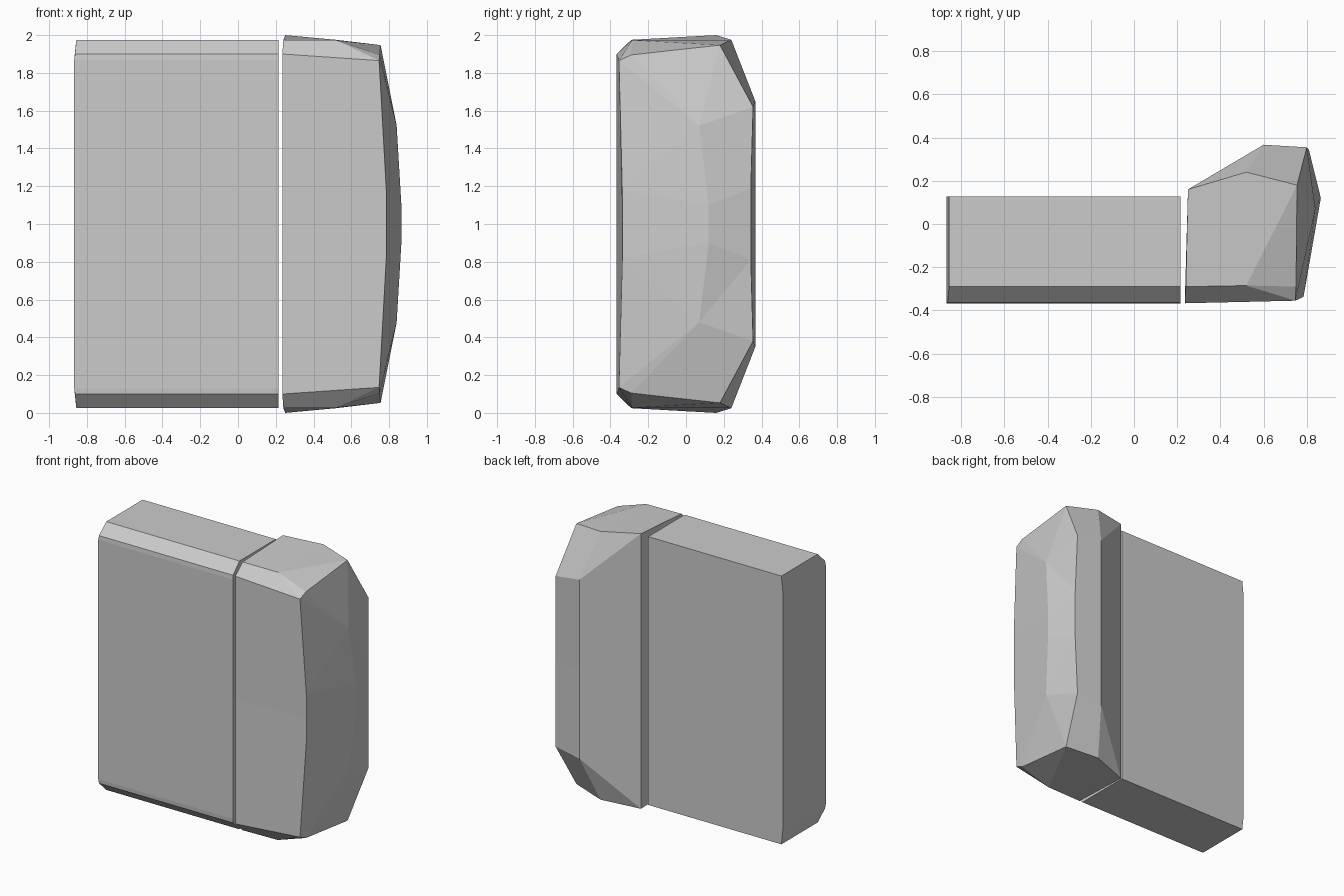
import bpy
import bmesh

if "Cube" in bpy.data.objects:
    bpy.data.objects.remove(bpy.data.objects["Cube"])


def half_part(name, verts, faces):
    """Upper half of a part, mirrored across its mid height (z = 1)."""
    mesh = bpy.data.meshes.new(name)
    mesh.from_pydata(verts, [], faces)
    bm = bmesh.new()
    bm.from_mesh(mesh)
    bmesh.ops.recalc_face_normals(bm, faces=bm.faces)
    # make sure the open shell points outwards
    front = min(bm.faces, key=lambda f: f.calc_center_median().y)
    if front.normal.y > 0:
        bmesh.ops.reverse_faces(bm, faces=bm.faces)
    bm.to_mesh(mesh)
    bm.free()
    obj = bpy.data.objects.new(name, mesh)
    bpy.context.collection.objects.link(obj)
    obj.location.z = 1.0
    mirror = obj.modifiers.new("Mirror", 'MIRROR')
    mirror.use_axis = (False, False, True)
    mirror.use_clip = True
    return obj


# Main slab: side outline (y, z, left end x) swept along x to the flat right end
outline = [(-.367, 0, -.867), (-.367, .87, -.867), (-.364, .9, -.863),
           (-.29, .975, -.856), (.127, .975, -.856), (.127, .87, -.867),
           (.127, 0, -.867)]
n = len(outline)
verts = [(x, y, z) for y, z, x in outline] + [(.215, y, z) for y, z, x in outline]
faces = [(i, i + 1, n + i + 1, n + i) for i in range(n - 1)]
faces += [(0, 1, 5, 6), (1, 2, 3, 4, 5), tuple(range(n, 2 * n))]
half_part("main_slab", verts, faces)

# Faceted end cap
cap_verts = [
    (.235, -.367, 0), (.235, -.367, .9), (.24, -.29, .975),      # 0-2 inner end
    (.25, .16, 1.0), (.25, .16, 0),                              # 3-4 inner back
    (.52, -.285, .973), (.52, .24, .975),                        # 5-6 top middle
    (.747, -.355, .865), (.75, -.29, .895), (.755, .18, .947),   # 7-9 top right
    (.785, -.337, .18), (.84, .07, .52), (.865, .12, .1),        # 10-12 right side
    (.8, .355, .62), (.81, .343, .19), (.6, .367, .65),          # 13-15 back
    (.785, -.337, 0), (.865, .12, 0), (.81, .343, 0), (.6, .367, 0)]  # 16-19 middle
cap_faces = [
    (0, 1, 2, 3, 4), (0, 1, 7, 10, 16), (1, 2, 5, 7),
    (2, 3, 6, 5), (5, 6, 9), (5, 9, 8), (5, 8, 7),
    (7, 8, 11), (8, 9, 11), (9, 13, 11), (7, 11, 10), (10, 11, 12),
    (10, 12, 17, 16), (11, 13, 14), (11, 14, 12), (12, 14, 18, 17),
    (9, 6, 15, 13), (13, 15, 19, 18, 14), (6, 3, 15), (3, 4, 19, 15)]
half_part("end_cap", cap_verts, cap_faces)
